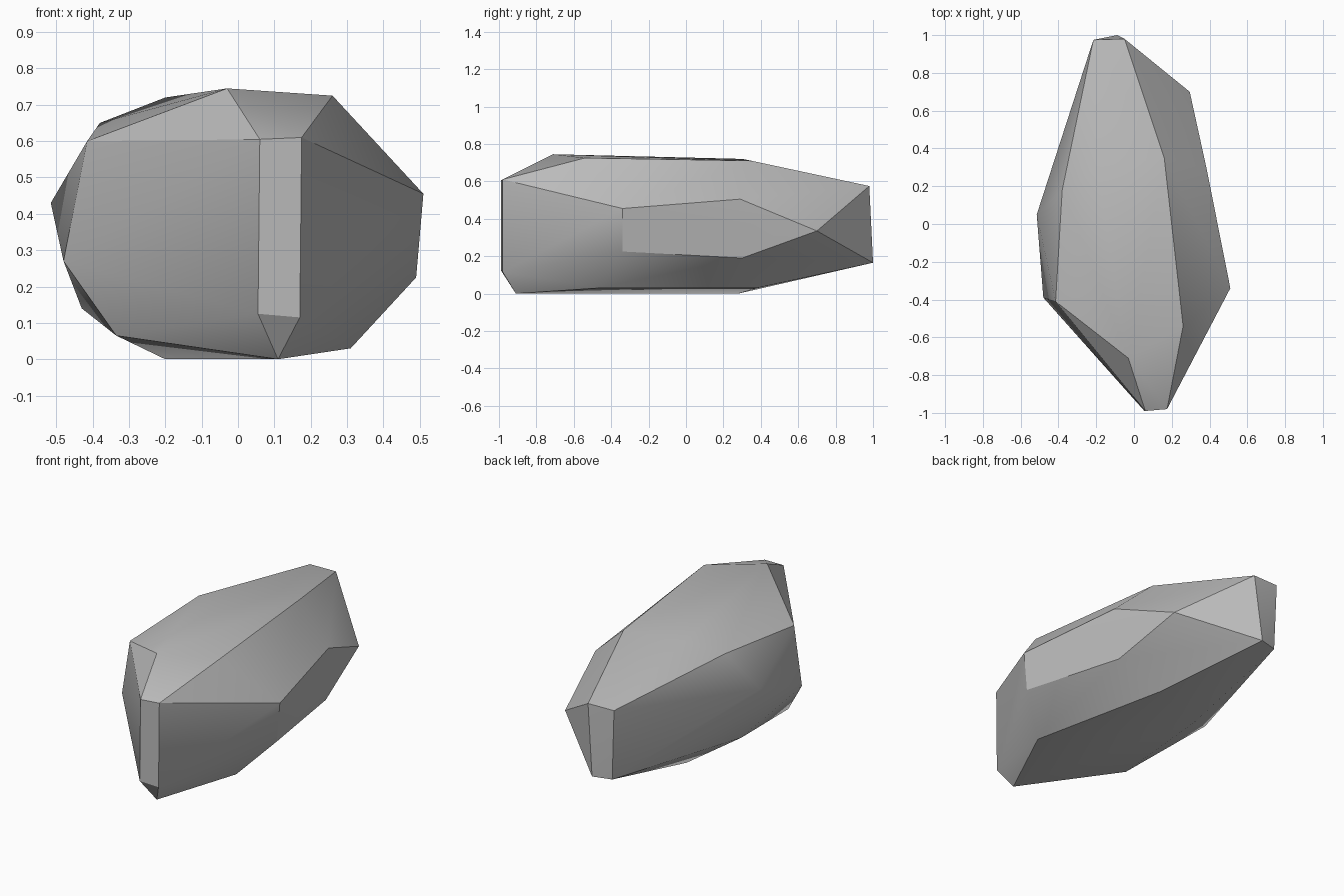
import bpy
import bmesh
import math

# Remove the default cube
cube = bpy.data.objects.get("Cube")
if cube:
    bpy.data.objects.remove(cube, do_unlink=True)

# One grey stone material
stone = bpy.data.materials.new("stone grey")
stone.use_nodes = True
GREY = (0.5, 0.5, 0.5, 1.0)
stone.diffuse_color = GREY
bsdf = stone.node_tree.nodes["Principled BSDF"]
bsdf.inputs["Base Color"].default_value = GREY
bsdf.inputs["Roughness"].default_value = 0.9

# Corners of the chiselled stone, grouped by region
front_end = [(0.06, -0.99, 0.605), (0.175, -0.98, 0.61),
             (0.055, -0.99, 0.125), (0.17, -0.98, 0.115)]
crown = [(-0.03, -0.71, 0.745), (0.26, -0.54, 0.725), (0.16, 0.35, 0.71),
         (-0.20, 0.30, 0.72), (-0.38, 0.18, 0.65), (-0.415, -0.41, 0.60)]
left_side = [(0.51, -0.34, 0.455), (0.49, -0.34, 0.225), (0.385, 0.29, 0.505),
             (0.36, 0.30, 0.19), (0.295, 0.70, 0.335)]
right_side = [(-0.48, -0.39, 0.27), (-0.515, 0.05, 0.43), (-0.43, 0.10, 0.14)]
back_end = [(-0.215, 0.975, 0.575), (-0.05, 0.98, 0.575),
            (-0.09, 1.0, 0.165), (-0.20, 0.97, 0.165)]
underside = [(0.11, -0.91, 0.0), (0.31, -0.46, 0.03), (0.13, 0.38, 0.03),
             (-0.20, 0.28, 0.0), (-0.335, -0.47, 0.065)]

# Wrap the corners in a convex hull
bm = bmesh.new()
for corner in front_end + crown + left_side + right_side + back_end + underside:
    bm.verts.new(corner)
hull = bmesh.ops.convex_hull(bm, input=bm.verts[:])
loose = [v for v in bm.verts if not v.link_faces]
bmesh.ops.delete(bm, geom=loose, context='VERTS')

# Merge almost coplanar triangles into broad facets
bmesh.ops.dissolve_limit(bm, angle_limit=math.radians(1.5),
                         verts=bm.verts[:], edges=bm.edges[:])
bmesh.ops.recalc_face_normals(bm, faces=bm.faces[:])
mesh = bpy.data.meshes.new("rock")
bm.to_mesh(mesh)
bm.free()
mesh.materials.append(stone)

rock = bpy.data.objects.new("rock", mesh)
bpy.context.collection.objects.link(rock)

# Soft shading inside broad facets, crisp edges between them
bpy.ops.object.select_all(action='DESELECT')
rock.select_set(True)
bpy.context.view_layer.objects.active = rock
bpy.ops.object.shade_smooth_by_angle(angle=math.radians(30))
